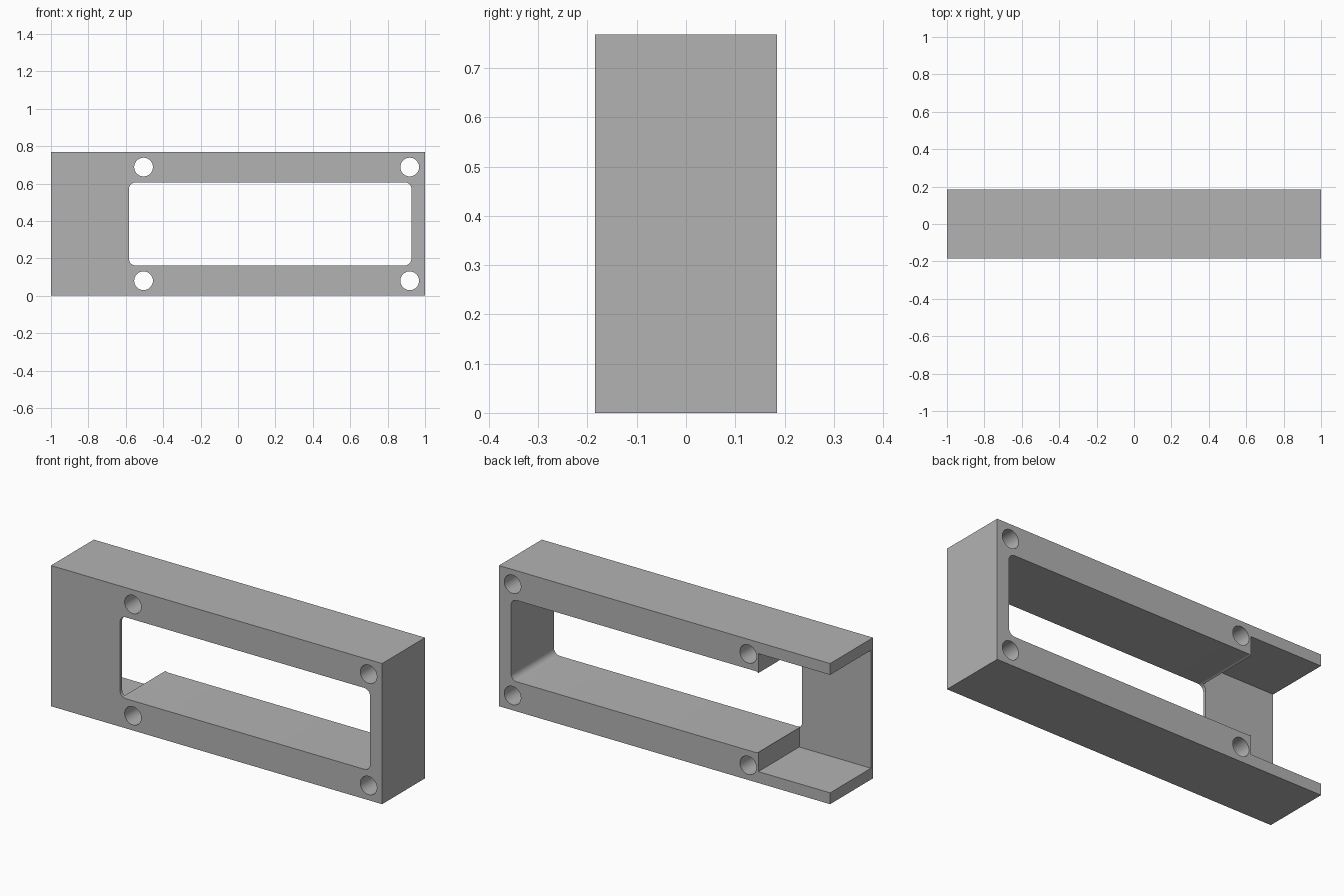
import bpy, bmesh, math

if "Cube" in bpy.data.objects:
    bpy.data.objects.remove(bpy.data.objects["Cube"])

HALF_Y, HEIGHT = 0.185, 0.768
MID_Z = HEIGHT / 2


def prism(name, outline, y0, y1):
    """Extrude an (x, z) outline from y0 to y1."""
    bm = bmesh.new()
    face = bm.faces.new([bm.verts.new((x, y0, z)) for x, z in outline])
    new = bmesh.ops.extrude_face_region(bm, geom=[face])["geom"]
    bmesh.ops.translate(bm, vec=(0, y1 - y0, 0),
                        verts=[v for v in new if isinstance(v, bmesh.types.BMVert)])
    bmesh.ops.recalc_face_normals(bm, faces=bm.faces[:])
    mesh = bpy.data.meshes.new(name)
    bm.to_mesh(mesh)
    bm.free()
    obj = bpy.data.objects.new(name, mesh)
    bpy.context.collection.objects.link(obj)
    return obj


def rectangle(x0, x1, z0, z1):
    return [(x0, z0), (x1, z0), (x1, z1), (x0, z1)]


def rounded_rectangle(x0, x1, z0, z1, r, steps=8):
    centres = [(x1 - r, z1 - r), (x0 + r, z1 - r), (x0 + r, z0 + r), (x1 - r, z0 + r)]
    return [(cx + r * math.cos(a), cz + r * math.sin(a))
            for q, (cx, cz) in enumerate(centres)
            for a in [(q + i / steps) * math.pi / 2 for i in range(steps + 1)]]


def circle(cx, cz, r, n=48):
    return [(cx + r * math.cos(2 * math.pi * i / n), cz + r * math.sin(2 * math.pi * i / n))
            for i in range(n)]


# Solid block
frame = prism("mounting_frame", rectangle(-1, 1, 0, HEIGHT), -HALF_Y, HALF_Y)

# Window through the block, and the pocket open to the back and left end
cutters = [
    prism("window_cutter",
          rounded_rectangle(-0.583, 0.927, MID_Z - 0.222, MID_Z + 0.222, 0.035), -0.3, 0.3),
    prism("pocket_cutter",
          rectangle(-1.1, -0.567, 0.062, HEIGHT - 0.062), -HALF_Y + 0.018, 0.3),
]

# Four screw holes
for x in (-0.505, 0.918):
    for side in (-1, 1):
        cutters.append(prism("hole_cutter", circle(x, MID_Z + side * 0.304, 0.05), -0.3, 0.3))

bpy.context.view_layer.objects.active = frame
frame.select_set(True)
for cutter in cutters:
    mod = frame.modifiers.new("cut", "BOOLEAN")
    mod.operation, mod.solver, mod.object = "DIFFERENCE", "EXACT", cutter
    bpy.ops.object.modifier_apply(modifier=mod.name)
    bpy.data.objects.remove(cutter, do_unlink=True)

# Smooth rounds, sharp edges, one grey
bpy.ops.object.shade_smooth_by_angle(angle=math.radians(30))
grey = bpy.data.materials.new("plain_grey")
grey.diffuse_color = (0.45, 0.45, 0.45, 1)
grey.use_nodes = True
grey.node_tree.nodes["Principled BSDF"].inputs["Base Color"].default_value = grey.diffuse_color
frame.data.materials.clear()
frame.data.materials.append(grey)
